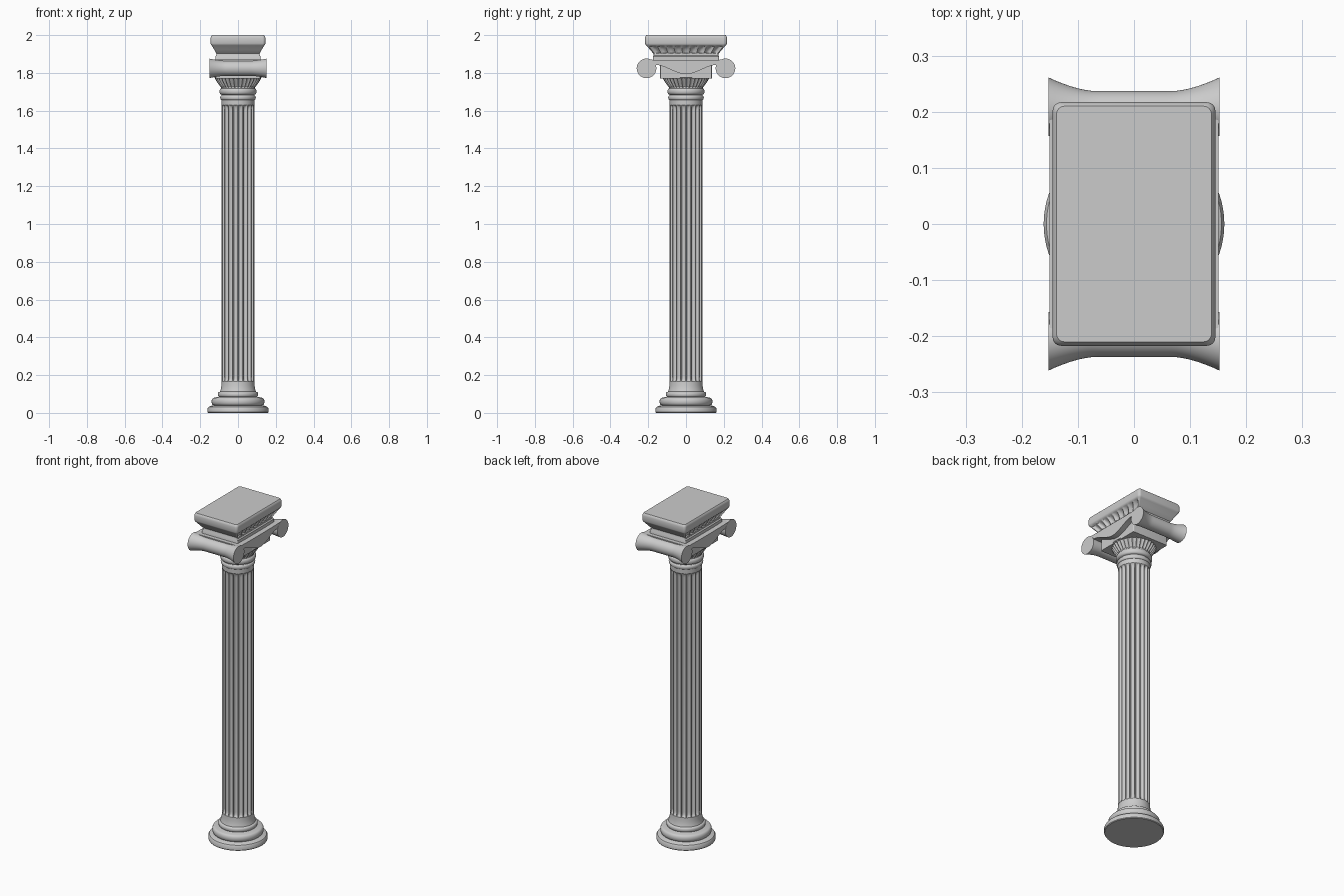
import bpy, bmesh
from math import sin, cos, pi, sqrt

if "Cube" in bpy.data.objects:
    bpy.data.objects.remove(bpy.data.objects["Cube"])


def loft(name, rings, angle=35):
    """Skin a list of equal-length closed rings and cap both ends."""
    bm = bmesh.new()
    vs = [[bm.verts.new(p) for p in ring] for ring in rings]
    n = len(rings[0])
    for a, b in zip(vs, vs[1:]):
        for i in range(n):
            j = (i + 1) % n
            bm.faces.new((a[i], a[j], b[j], b[i]))
    bm.faces.new(vs[0][::-1])
    bm.faces.new(vs[-1])
    bmesh.ops.recalc_face_normals(bm, faces=bm.faces[:])
    me = bpy.data.meshes.new(name)
    bm.to_mesh(me)
    bm.free()
    ob = bpy.data.objects.new(name, me)
    bpy.context.collection.objects.link(ob)
    bpy.ops.object.select_all(action='DESELECT')
    ob.select_set(True)
    bpy.context.view_layer.objects.active = ob
    bpy.ops.object.shade_smooth_by_angle(angle=angle * pi / 180)
    return ob


def lathe(name, profile, n=96, flutes=0, width=0.8):
    """Turn (radius, z, flute depth) points around z, with optional round flutes."""
    rings = []
    for r, z, d in profile:
        ring = []
        for i in range(n):
            u = 0
            if flutes:
                t = (i / n * flutes) % 1
                u = sqrt(max(0, 1 - ((t - 0.5) * 2 / width) ** 2))
            a = 2 * pi * i / n
            rr = r - d * u
            ring.append((rr * cos(a), rr * sin(a), z))
        rings.append(ring)
    return loft(name, rings)


def torus_bulge(r, z0, z1, out, k=8):
    """Half-round moulding profile."""
    return [(r + out * sin(pi * i / k), z0 + (z1 - z0) * (1 - cos(pi * i / k)) / 2, 0)
            for i in range(k + 1)]


# Moulded base
base = [(0.158, 0, 0), (0.161, 0.004, 0), (0.161, 0.024, 0), (0.156, 0.032, 0), (0.144, 0.037, 0)]
base += torus_bulge(0.128, 0.04, 0.08, 0.012)
base += [(0.118, 0.082, 0)] + torus_bulge(0.1, 0.085, 0.11, 0.007) + [(0.09, 0.115, 0)]
lathe("base", base)

# Fluted shaft with rounded flute ends
shaft = [(0.098, 0.105, 0), (0.092, 0.12, 0), (0.088, 0.145, 0)]
ends = [(0, 0), (0.006, 0.55), (0.014, 0.8), (0.028, 1)]
shaft += [(0.087, 0.165 + h, 0.013 * s) for h, s in ends]
shaft += [(0.087, 1.63 - h, 0.013 * s) for h, s in reversed(ends)]
shaft += [(0.088, 1.66, 0)]
lathe("shaft", shaft, 240, 20)

# Neck rings
neck = [(0.086, 1.65, 0)] + torus_bulge(0.088, 1.657, 1.68, 0.006)
neck += [(0.086, 1.684, 0)] + torus_bulge(0.089, 1.686, 1.718, 0.009) + [(0.088, 1.73, 0)]
lathe("neck_rings", neck)

# Fluted echinus below the scrolls
lathe("echinus", [(0.088, 1.722, 0), (0.093, 1.727, 0.006), (0.104, 1.741, 0.008),
                  (0.115, 1.758, 0.008), (0.122, 1.772, 0.006), (0.124, 1.775, 0),
                  (0.122, 1.79, 0)], 256, 32)


def rounded_rect(hx, hy, r, z, scallop=0.0, m=72, count=9):
    """Rounded rectangle whose two x sides may carry a row of scallops."""
    pts = []
    for sx in (1, -1):
        for i in range(m + 1):
            t = i / m
            cut = scallop * abs(sin(pi * count * t))
            pts.append((sx * (hx - cut), sx * (hy - r) * (2 * t - 1), z))
        for i in range(1, 12):
            a = pi * i / 12
            side = 1 if i <= 6 else -1
            pts.append((sx * (side * (hx - r) + r * cos(a)), sx * (hy - r + r * sin(a)), z))
            if i == 6:
                pts.append((sx * -(hx - r), sx * hy, z))
    return pts


# Block between echinus and scroll band
loft("capital_block", [rounded_rect(0.118, 0.137, 0.006, z) for z in (1.77, 1.85)])

# Abacus with scalloped underside on the long sides
loft("abacus", [rounded_rect(*a) for a in (
    (0.12, 0.175, 0.006, 1.855), (0.12, 0.175, 0.006, 1.886),
    (0.114, 0.171, 0.006, 1.893), (0.114, 0.171, 0.006, 1.902),
    (0.117, 0.176, 0.006, 1.906, 0.010), (0.125, 0.19, 0.007, 1.922, 0.014),
    (0.136, 0.205, 0.01, 1.940, 0.010), (0.138, 0.209, 0.012, 1.944),
    (0.143, 0.214, 0.014, 1.949), (0.145, 0.217, 0.015, 1.956),
    (0.145, 0.217, 0.015, 1.985), (0.143, 0.215, 0.015, 1.994),
    (0.138, 0.21, 0.014, 2.0))])

# Scroll rolls, flared towards both ends
for side, label in ((-1, "front"), (1, "back")):
    rings = []
    for i in range(33):
        x = -0.152 + 0.304 * i / 32
        f = max(0, (abs(x) - 0.07) / 0.082) ** 1.6
        r, cy = 0.040 + 0.012 * f, 0.197 + 0.012 * f
        rings.append([(x, side * cy + r * cos(2 * pi * k / 48), 1.824 + r * sin(2 * pi * k / 48))
                      for k in range(48)])
    loft(label + "_scroll", rings)

# Band joining the scrolls, sagging in the middle
half = []
for i in range(25):
    y = 0.2 * i / 24
    t = min(1, y / 0.165)
    half.append((y, 1.793 + 0.05 * (t * t * (3 - 2 * t))))
lower = [(-y, z) for y, z in reversed(half[1:])] + half
outline = lower + [(0.2, 1.87), (0.1, 1.868), (-0.1, 1.868), (-0.2, 1.87)]
loft("scroll_band", [[(x, y, z) for y, z in outline] for x in (-0.151, 0.151)])
